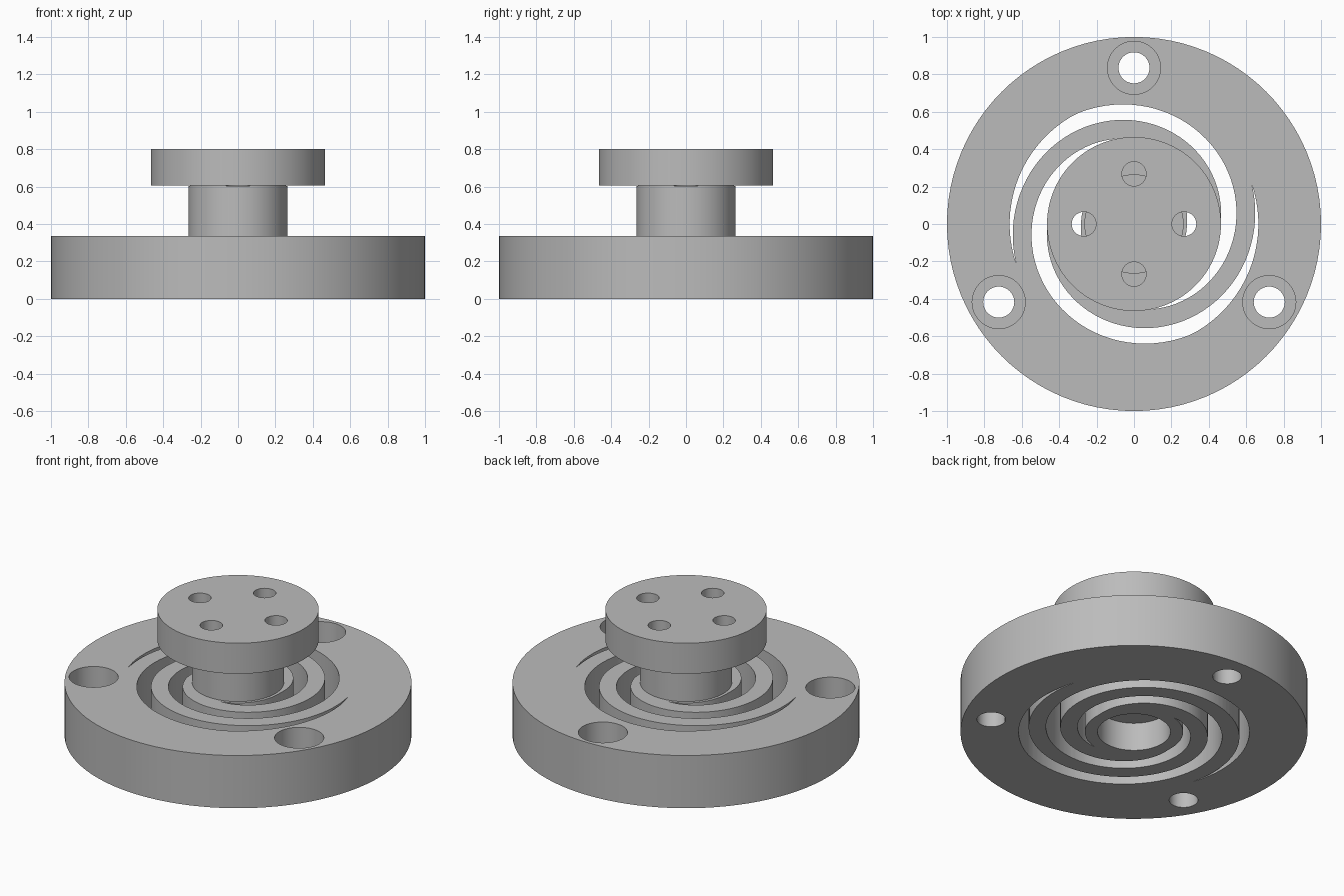
import bpy, bmesh
from math import radians, sin, cos

cube = bpy.data.objects.get("Cube")
if cube:
    bpy.data.objects.remove(cube)

steel = bpy.data.materials.new("plain_grey")
steel.use_nodes = True
GREY = (0.5, 0.5, 0.5, 1)
steel.diffuse_color = GREY
steel.node_tree.nodes["Principled BSDF"].inputs["Base Color"].default_value = GREY

SIDES = 96
DISC_TOP, HUB_TOP, TOP = 0.335, 0.605, 0.8


def make_object(name, bm):
    bmesh.ops.remove_doubles(bm, verts=bm.verts, dist=1e-5)
    bmesh.ops.recalc_face_normals(bm, faces=bm.faces)
    mesh = bpy.data.meshes.new(name)
    bm.to_mesh(mesh)
    bm.free()
    mesh.materials.append(steel)
    obj = bpy.data.objects.new(name, mesh)
    bpy.context.collection.objects.link(obj)
    return obj


def lathe(name, profile, sides=SIDES, at=(0, 0)):
    """Revolve (radius, height) points; both ends of the profile get a flat cap."""
    bm = bmesh.new()
    rings = [[bm.verts.new((at[0] + r * cos(radians(360 * i / sides)),
                            at[1] + r * sin(radians(360 * i / sides)), z))
              for i in range(sides)] for r, z in profile]
    for low, high in zip(rings, rings[1:]):
        for i in range(sides):
            j = (i + 1) % sides
            bm.faces.new((low[i], low[j], high[j], high[i]))
    bm.faces.new(rings[0])
    bm.faces.new(rings[-1])
    return make_object(name, bm)


def spiral_slot(name, start):
    """Tapered spiral cutter, trimmed by an outer and an inner circle."""
    outer, inner, pitch, width, steps = 0.665, 0.283, 0.00102, 0.083, 110
    sweep = (outer + width - inner) / pitch
    bm = bmesh.new()
    sections = []
    for i in range(steps + 1):
        turn = sweep * i / steps
        angle = radians(start - turn)
        r_in = max(inner, outer - pitch * turn)
        r_out = max(inner, min(outer, outer - pitch * turn + width))
        sections.append([bm.verts.new((r * cos(angle), r * sin(angle), z))
                         for r, z in ((r_in, -0.1), (r_out, -0.1),
                                      (r_out, DISC_TOP + 0.05), (r_in, DISC_TOP + 0.05))])
    for a, b in zip(sections, sections[1:]):
        for k in range(4):
            m = (k + 1) % 4
            bm.faces.new((a[k], a[m], b[m], b[k]))
    return make_object(name, bm)


def cut(body, cutters):
    for cutter in cutters:
        mod = body.modifiers.new("cut", 'BOOLEAN')
        mod.operation, mod.solver, mod.object = 'DIFFERENCE', 'EXACT', cutter
    bpy.context.view_layer.update()
    graph = bpy.context.evaluated_depsgraph_get()
    mesh = bpy.data.meshes.new_from_object(body.evaluated_get(graph))
    body.modifiers.clear()
    body.data = mesh
    for cutter in cutters:
        bpy.data.objects.remove(cutter)


# Base disc, hub, top flange and blind bore in one turned body
body = lathe("flexure_hub", [(0.21, 0.18), (0.21, 0), (1, 0), (1, DISC_TOP),
                             (0.265, DISC_TOP), (0.265, HUB_TOP),
                             (0.465, HUB_TOP), (0.465, TOP)])

# Two interleaved spiral slots
cutters = [spiral_slot("slot_cutter", a) for a in (199, 19)]

# Three counterbored mounting holes in the rim
for a in (90, 210, 330):
    spot = (0.835 * cos(radians(a)), 0.835 * sin(radians(a)))
    cutters.append(lathe("mount_cutter", [(0.083, -0.1), (0.083, 0.13), (0.142, 0.13),
                                          (0.142, 0.5)], 48, spot))

# Four small holes through the flange
for a in (0, 90, 180, 270):
    spot = (0.268 * cos(radians(a)), 0.268 * sin(radians(a)))
    cutters.append(lathe("flange_cutter", [(0.065, HUB_TOP - 0.002), (0.065, 0.9)], 32, spot))

cut(body, cutters)

# Smooth round walls with crisp rims
bpy.ops.object.select_all(action='DESELECT')
body.select_set(True)
bpy.context.view_layer.objects.active = body
bpy.ops.object.shade_smooth_by_angle(angle=radians(30))
